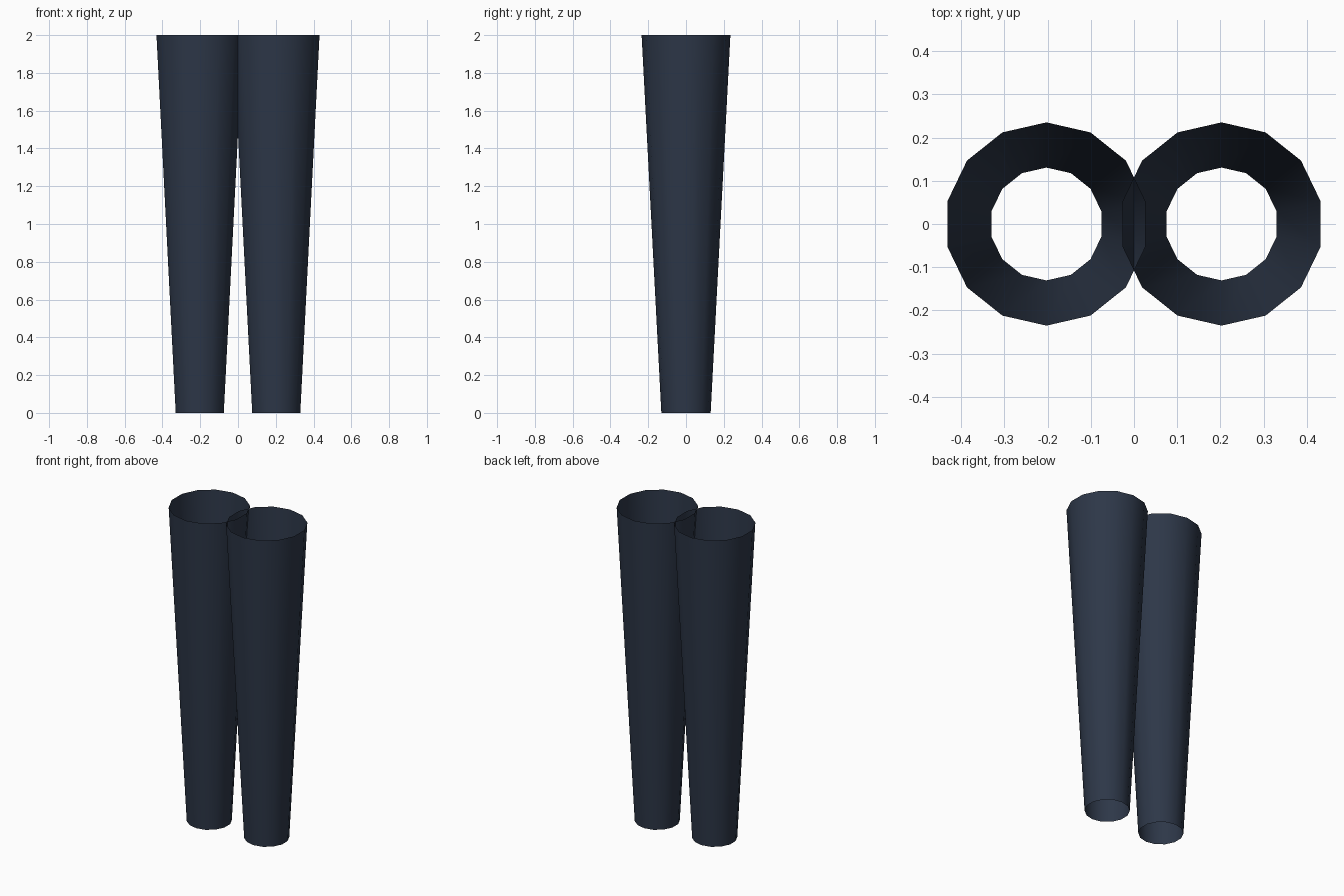
import bpy

if "Cube" in bpy.data.objects:
    bpy.data.objects.remove(bpy.data.objects["Cube"])

fabric = bpy.data.materials.new("dark_slate_blue")
fabric.diffuse_color = (0.0262, 0.0382, 0.0648, 1)
fabric.use_nodes = True
fabric.node_tree.nodes["Principled BSDF"].inputs["Base Color"].default_value = fabric.diffuse_color


def tapered_tube(name, x):
    """Open-ended 14-sided tube, wider at the top."""
    bpy.ops.mesh.primitive_cone_add(
        vertices=14, radius1=0.1305, radius2=0.235, depth=2,
        end_fill_type='NOTHING', location=(x, 0, 1))
    tube = bpy.context.object
    tube.name = name
    tube.data.materials.append(fabric)
    bpy.ops.object.shade_smooth_by_angle()


# Pair of legs that overlap near the top
for name, side in (("left_leg", -1), ("right_leg", 1)):
    tapered_tube(name, side * 0.2025)
